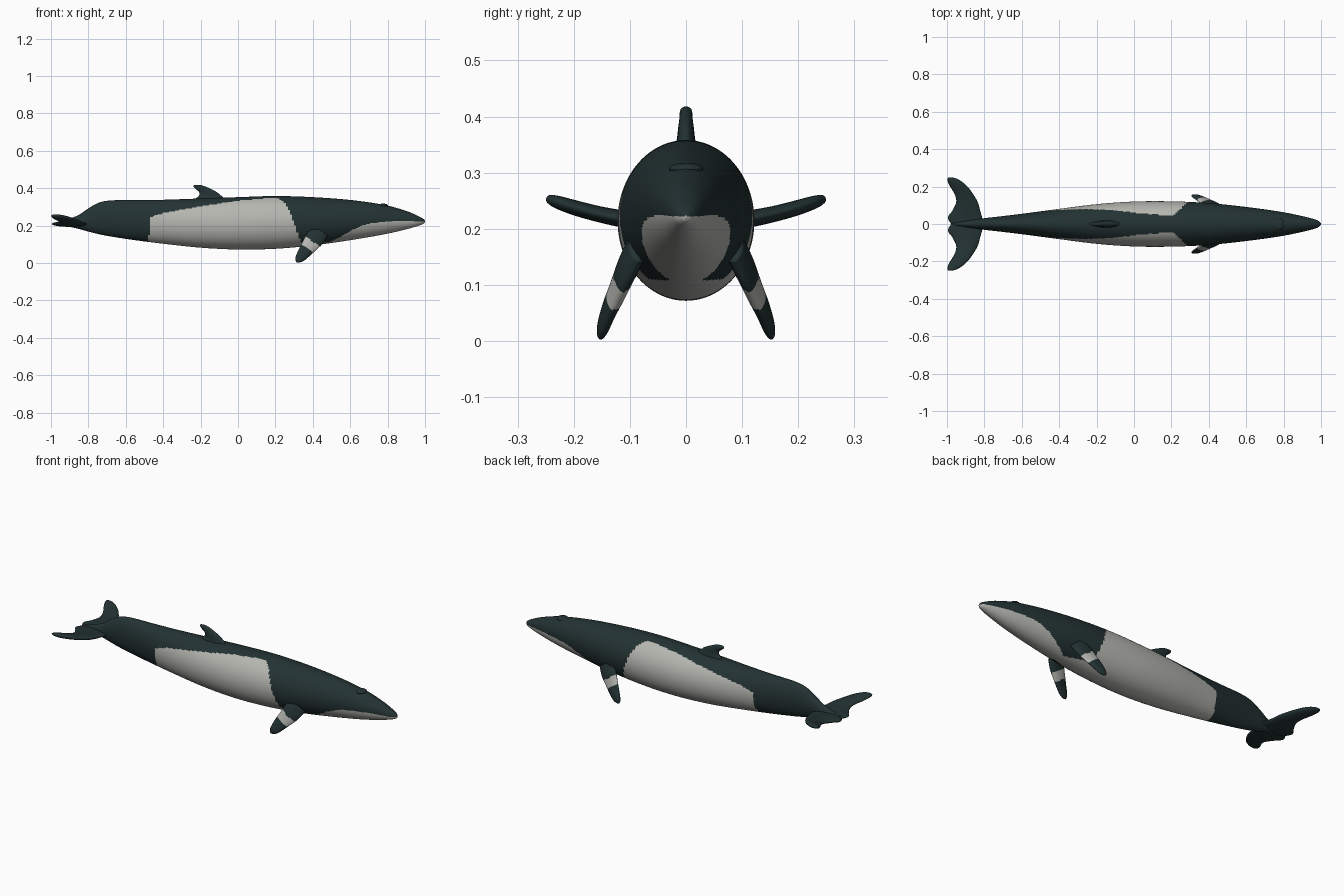
import bpy, bmesh, math
from mathutils import Vector


def material(name, rgb):
    m = bpy.data.materials.new(name)
    m.diffuse_color = (*rgb, 1)
    return m


DARK = material("dark_slate", (0.017, 0.032, 0.033))
PALE = material("pale_grey", (0.47, 0.47, 0.44))


def smooth_rows(rows, steps):
    """Catmull-Rom interpolation through rows of numbers."""
    out = []
    for i in range(len(rows) - 1):
        p0, p1 = rows[max(i - 1, 0)], rows[i]
        p2, p3 = rows[i + 1], rows[min(i + 2, len(rows) - 1)]
        for k in range(steps):
            t = k / steps
            out.append([0.5 * (2 * b + (c - a) * t + (2 * a - 5 * b + 4 * c - d) * t * t
                               + (3 * b - a - 3 * c + d) * t ** 3)
                        for a, b, c, d in zip(p0, p1, p2, p3)])
    return out + [list(rows[-1])]


def loft(name, sections, sides, is_pale=None):
    """Skin elliptical sections (centre, half axis, half axis)."""
    bm = bmesh.new()
    rings = []
    for c, a, b in sections:
        rings.append([bm.verts.new(c + a * math.cos(2 * math.pi * k / sides)
                                   + b * math.sin(2 * math.pi * k / sides)) for k in range(sides)])
    for r, q in zip(rings, rings[1:]):
        for k in range(sides):
            j = (k + 1) % sides
            bm.faces.new((r[k], r[j], q[j], q[k]))
    bm.faces.new(rings[0])
    bm.faces.new(rings[-1])
    bmesh.ops.recalc_face_normals(bm, faces=bm.faces)
    for f in bm.faces:
        f.smooth = True
        if is_pale and is_pale(f.calc_center_median()):
            f.material_index = 1
    me = bpy.data.meshes.new(name)
    bm.to_mesh(me)
    bm.free()
    me.materials.append(DARK)
    if is_pale:
        me.materials.append(PALE)
    ob = bpy.data.objects.new(name, me)
    bpy.context.collection.objects.link(ob)
    return ob


# Body: x, top z, bottom z, half width
body = [(-0.965, 0.219, 0.203, 0.008), (-0.90, 0.238, 0.193, 0.017), (-0.85, 0.258, 0.182, 0.024),
        (-0.80, 0.292, 0.168, 0.031), (-0.74, 0.324, 0.153, 0.038), (-0.67, 0.335, 0.140, 0.046),
        (-0.55, 0.336, 0.122, 0.061), (-0.40, 0.338, 0.103, 0.081), (-0.20, 0.345, 0.082, 0.106),
        (0.0, 0.352, 0.072, 0.120), (0.20, 0.358, 0.076, 0.121), (0.40, 0.352, 0.094, 0.112),
        (0.60, 0.337, 0.122, 0.091), (0.78, 0.311, 0.153, 0.066), (0.90, 0.278, 0.180, 0.042),
        (0.97, 0.248, 0.201, 0.024), (0.993, 0.234, 0.211, 0.011), (1.0, 0.224, 0.219, 0.002)]

# Upper edge of the pale flank, belly and throat: x, z
edge = [(-0.482, 0.0), (-0.472, 0.243), (-0.40, 0.268), (-0.20, 0.302), (0.0, 0.333), (0.15, 0.346),
        (0.215, 0.346), (0.25, 0.322), (0.28, 0.27), (0.315, 0.17), (0.335, 0.11), (0.48, 0.108),
        (0.54, 0.135), (0.60, 0.17), (0.66, 0.20), (0.72, 0.215), (0.85, 0.225), (1.0, 0.222)]


def pale_body(p):
    for (x0, z0), (x1, z1) in zip(edge, edge[1:]):
        if x0 <= p.x <= x1:
            return p.z < z0 + (z1 - z0) * (p.x - x0) / (x1 - x0)
    return False


loft("body", [(Vector((x, 0, (t + b) / 2)), Vector((0, w, 0)), Vector((0, 0, (t - b) / 2)))
              for x, t, b, w in smooth_rows(body, 18)], 128, pale_body)

# Blowhole ridge
loft("blowhole_ridge", [(Vector((0.775 + 0.028 * math.cos(u), 0, 0.307)),
                         Vector((0, 0.03 * math.sin(u) + 0.0005, 0)),
                         Vector((0, 0, 0.010 * math.sin(u) + 0.0005)))
                        for u in [math.pi * i / 12 for i in range(13)]], 24)

# Dorsal fin: z, leading x, trailing x, half thickness
dorsal = [(0.32, -0.04, -0.25, 0.021), (0.345, -0.072, -0.225, 0.019), (0.362, -0.092, -0.208, 0.016),
          (0.38, -0.115, -0.208, 0.014), (0.395, -0.143, -0.226, 0.012), (0.408, -0.172, -0.238, 0.011),
          (0.415, -0.193, -0.237, 0.008), (0.418, -0.212, -0.225, 0.002)]
loft("dorsal_fin", [(Vector(((l + t) / 2, 0, z)), Vector(((l - t) / 2, 0, 0)), Vector((0, h, 0)))
                    for z, l, t, h in smooth_rows(dorsal, 5)], 32)

# Tail flukes: y, leading x, trailing x, half thickness
fluke = [(0.0, -0.80, -0.978, 0.015), (0.035, -0.812, -0.995, 0.015), (0.07, -0.822, -0.972, 0.015),
         (0.115, -0.835, -0.951, 0.015), (0.155, -0.857, -0.957, 0.014), (0.20, -0.89, -0.983, 0.013),
         (0.23, -0.925, -0.997, 0.011), (0.245, -0.955, -0.997, 0.007), (0.249, -0.975, -0.988, 0.002)]

# Flippers: centre x, y, z, half chord, half thickness
flipper = [(0.44, 0.085, 0.17, 0.048, 0.018), (0.41, 0.105, 0.13, 0.050, 0.017),
           (0.38, 0.122, 0.09, 0.042, 0.015), (0.354, 0.137, 0.056, 0.034, 0.013),
           (0.333, 0.147, 0.028, 0.026, 0.011), (0.319, 0.152, 0.012, 0.015, 0.007),
           (0.313, 0.154, 0.005, 0.003, 0.002)]


def pale_flipper(p):
    return 0.275 < 0.82 * p.z + 0.57 * p.x < 0.322


for s, side in ((-1, "near"), (1, "far")):
    loft("fluke_" + side,
         [(Vector(((l + t) / 2, s * y, 0.208 + 0.75 * y * y)), Vector(((l - t) / 2, 0, 0)),
           Vector((0, -s * 1.2 * y * h, h))) for y, l, t, h in smooth_rows(fluke, 5)], 32)
    chord = Vector((0.82, 0, -0.57))
    across = Vector((-0.115, s * 0.06, -0.155)).cross(chord).normalized()
    loft("flipper_" + side,
         [(Vector((x, s * y, z)), chord * c, across * h)
          for x, y, z, c, h in smooth_rows(flipper, 10)], 40, pale_flipper)
